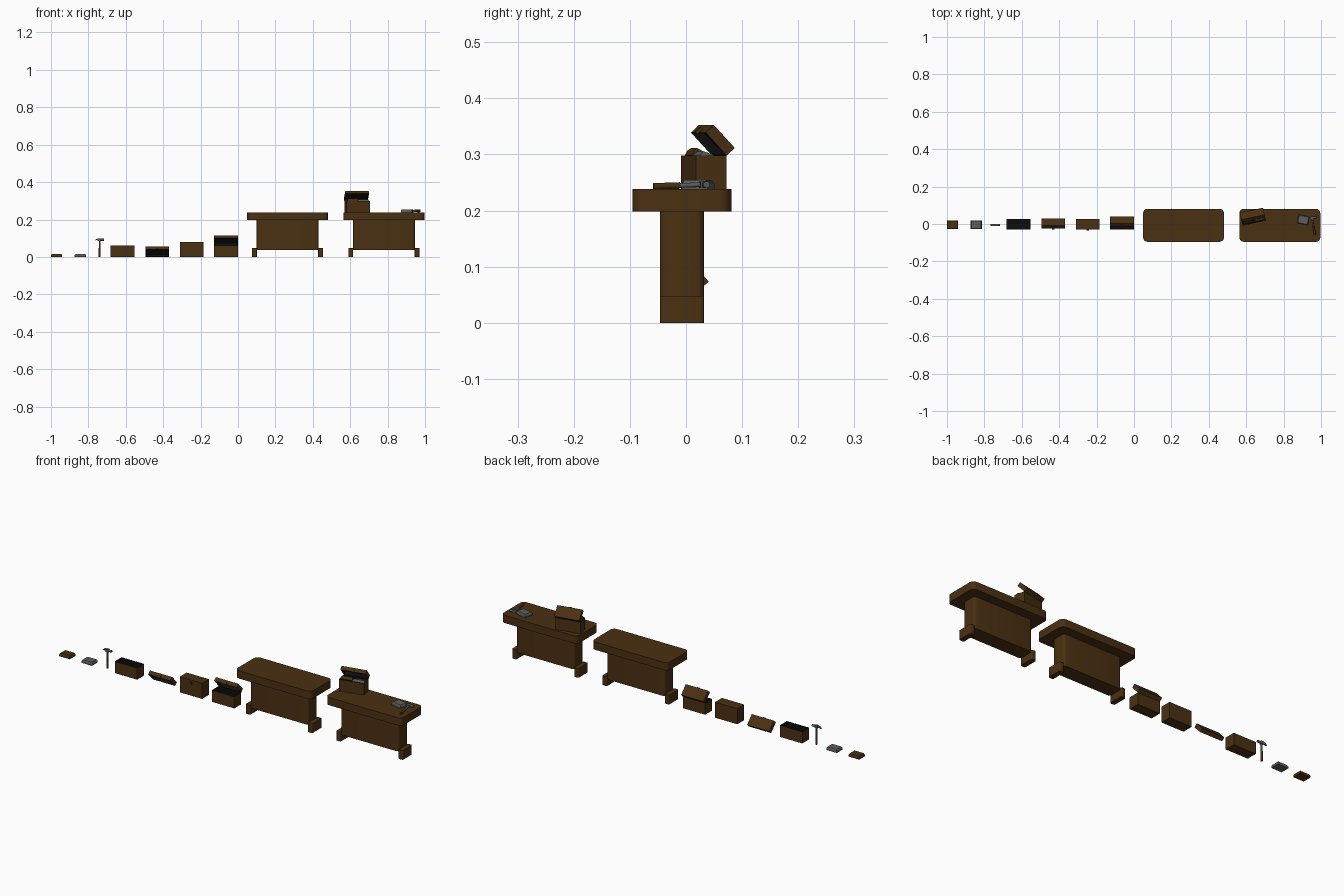
import bpy, bmesh, math
from mathutils import Matrix, Vector

if "Cube" in bpy.data.objects:
    bpy.data.objects.remove(bpy.data.objects["Cube"])


def material(name, rgb):
    m = bpy.data.materials.new(name)
    m.diffuse_color = (*rgb, 1)
    m.use_nodes = True
    m.node_tree.nodes["Principled BSDF"].inputs["Base Color"].default_value = m.diffuse_color
    return m


WOOD = material("dark wood", (0.068, 0.030, 0.006))
BLACK = material("black lining", (0.004, 0.004, 0.004))
STEEL = material("grey steel", (0.11, 0.11, 0.12))


def finish(name, bm, mats, mat, smooth=False):
    bmesh.ops.recalc_face_normals(bm, faces=bm.faces)
    bm.transform(mat)
    me = bpy.data.meshes.new(name)
    bm.to_mesh(me)
    bm.free()
    for m in mats:
        me.materials.append(m)
    ob = bpy.data.objects.new(name, me)
    bpy.context.collection.objects.link(ob)
    if smooth:
        bpy.context.view_layer.objects.active = ob
        ob.select_set(True)
        bpy.ops.object.shade_smooth_by_angle(angle=math.radians(40))
        ob.select_set(False)
    return ob


def cube(lo, hi):
    bm = bmesh.new()
    bmesh.ops.create_cube(bm, size=1)
    lo, hi = Vector(lo), Vector(hi)
    for v in bm.verts:
        v.co = Vector([(lo[i] + hi[i]) / 2 + v.co[i] * (hi[i] - lo[i]) for i in range(3)])
    return bm


def block(name, lo, hi, mat, m=WOOD, round_=0, taper=1):
    """Box with optional rounded upright edges and a tapered top."""
    bm = cube(lo, hi)
    cx, cy = (lo[0] + hi[0]) / 2, (lo[1] + hi[1]) / 2
    for v in bm.verts:
        if v.co.z > (lo[2] + hi[2]) / 2:
            v.co.x = cx + (v.co.x - cx) * taper
            v.co.y = cy + (v.co.y - cy) * taper
    if round_:
        up = [e for e in bm.edges if abs(e.verts[0].co.z - e.verts[1].co.z) > 1e-4]
        bmesh.ops.bevel(bm, geom=up, offset=round_, segments=4, affect='EDGES', profile=0.5)
    return finish(name, bm, [m], mat, bool(round_))


def tray(name, lo, hi, mat, open_up=True, wall=0.003):
    """Hollow box: wooden outside, black rim and inside."""
    bm = cube(lo, hi)
    bm.normal_update()
    s = 1 if open_up else -1
    top = next(f for f in bm.faces if f.normal.z * s > 0.9)
    bmesh.ops.inset_region(bm, faces=[top], thickness=wall)
    r = bmesh.ops.extrude_discrete_faces(bm, faces=[top])
    floor = r["faces"][0]
    for v in floor.verts:
        v.co.z -= s * (hi[2] - lo[2] - wall)
    eps = 1e-4
    for f in bm.faces:
        c = f.calc_center_median()
        outer = (min(abs(c[i] - lo[i]) for i in (0, 1)) < eps
                 or min(abs(c[i] - hi[i]) for i in (0, 1)) < eps)
        base = abs(c.z - (lo[2] if open_up else hi[2])) < eps
        f.material_index = 0 if outer or base else 1
    return finish(name, bm, [WOOD, BLACK], mat)


def T(x, y=0, z=0):
    return Matrix.Translation((x, y, z))


def R(deg, axis):
    return Matrix.Rotation(math.radians(deg), 4, axis)


# chest sizes: half width, half depth, base height, lid height
W, D, H, L = 0.0635, 0.028, 0.060, 0.020


def chest_base(mat, name):
    tray(name + "_base", (-W, -D, 0), (W, D, H), mat)


def chest_lid(mat, name):
    """Lid with its rear lower edge on the local x axis."""
    tray(name + "_lid", (-W, -2 * D, 0), (W, 0, L), mat, open_up=False)
    block(name + "_latch", (-0.006, -2 * D - 0.005, -0.004), (0.006, -2 * D, 0.009), mat)


def chest(mat, name, angle):
    chest_base(mat, name)
    chest_lid(mat @ T(0, D, H) @ R(-angle, 'X'), name)


def ingot(mat, name, m):
    block(name + "_lower", (-0.03, -0.023, 0), (0.03, 0.023, 0.009), mat, m)
    block(name + "_upper", (-0.03, -0.023, 0.009), (0.03, 0.023, 0.016), mat, m, taper=0.86)


def rod(name, p, r, length, axis, mat, m):
    bm = bmesh.new()
    bmesh.ops.create_cone(bm, cap_ends=True, segments=10, radius1=r, radius2=r, depth=length)
    rot = R(90, 'Y') if axis == 'X' else Matrix()
    finish(name, bm, [m], mat @ T(*p) @ rot, True)


def hammer(mat, name):
    rod(name + "_grip", (0, 0, 0.024), 0.0058, 0.048, 'Z', mat, WOOD)
    rod(name + "_shaft", (0, 0, 0.068), 0.0042, 0.044, 'Z', mat, STEEL)
    block(name + "_head", (-0.008, -0.006, 0.084), (0.008, 0.006, 0.099), mat, STEEL)
    rod(name + "_face", (0.016, 0, 0.092), 0.006, 0.016, 'X', mat, STEEL)
    # claw: flat wedge bending down
    bm = bmesh.new()
    prof = [(-0.008, 0.098), (-0.018, 0.096), (-0.027, 0.087), (-0.018, 0.091), (-0.008, 0.087)]
    f = bm.faces.new([bm.verts.new((x, -0.005, z)) for x, z in prof])
    r = bmesh.ops.extrude_face_region(bm, geom=[f])
    bmesh.ops.translate(bm, vec=(0, 0.01, 0),
                        verts=[v for v in r["geom"] if isinstance(v, bmesh.types.BMVert)])
    finish(name + "_claw", bm, [STEEL], mat)


def bench(mat, name):
    block(name + "_top", (-0.216, -0.088, 0.198), (0.216, 0.088, 0.238), mat, round_=0.022)
    block(name + "_body", (-0.166, -0.039, 0.036), (0.166, 0.039, 0.198), mat, round_=0.014)
    for s, side in ((-1, "left"), (1, "right")):
        a, b = sorted((s * 0.164, s * 0.190))
        block(f"{name}_{side}_foot", (a, -0.039, 0), (b, 0.039, 0.048), mat, round_=0.006)


# row of separate pieces, left to right
ingot(T(-0.97, -0.003), "wood_plank", WOOD)
ingot(T(-0.843, -0.003), "metal_bar", STEEL)
hammer(T(-0.740, -0.005), "hammer")
chest_base(T(-0.617, -0.002), "empty_chest")
chest_lid(T(-0.432, 0.015, 0) @ R(-47, 'X'), "loose_chest")
chest(T(-0.247, -0.002), "closed_chest", 0)
chest(T(-0.064, -0.002), "open_chest", 47)
bench(T(0.265, -0.007), "plain_bench")

# equipped bench
bench(T(0.780, -0.007), "full_bench")
box = T(0.637, 0.032, 0.238) @ R(12, 'Z')
chest(box, "bench_chest", 47)
ingot(box @ T(-0.028, -0.002, 0.050) @ R(-28, 'X'), "stored_plank", WOOD)
ingot(box @ T(0.032, 0.000, 0.046) @ R(-20, 'X'), "stored_bar", STEEL)
ingot(T(0.905, 0.022, 0.238) @ R(-12, 'Z'), "bench_bar", STEEL)
hammer(T(0.968, -0.058, 0.243) @ R(10, 'Z') @ R(-88, 'X'), "bench_hammer")
